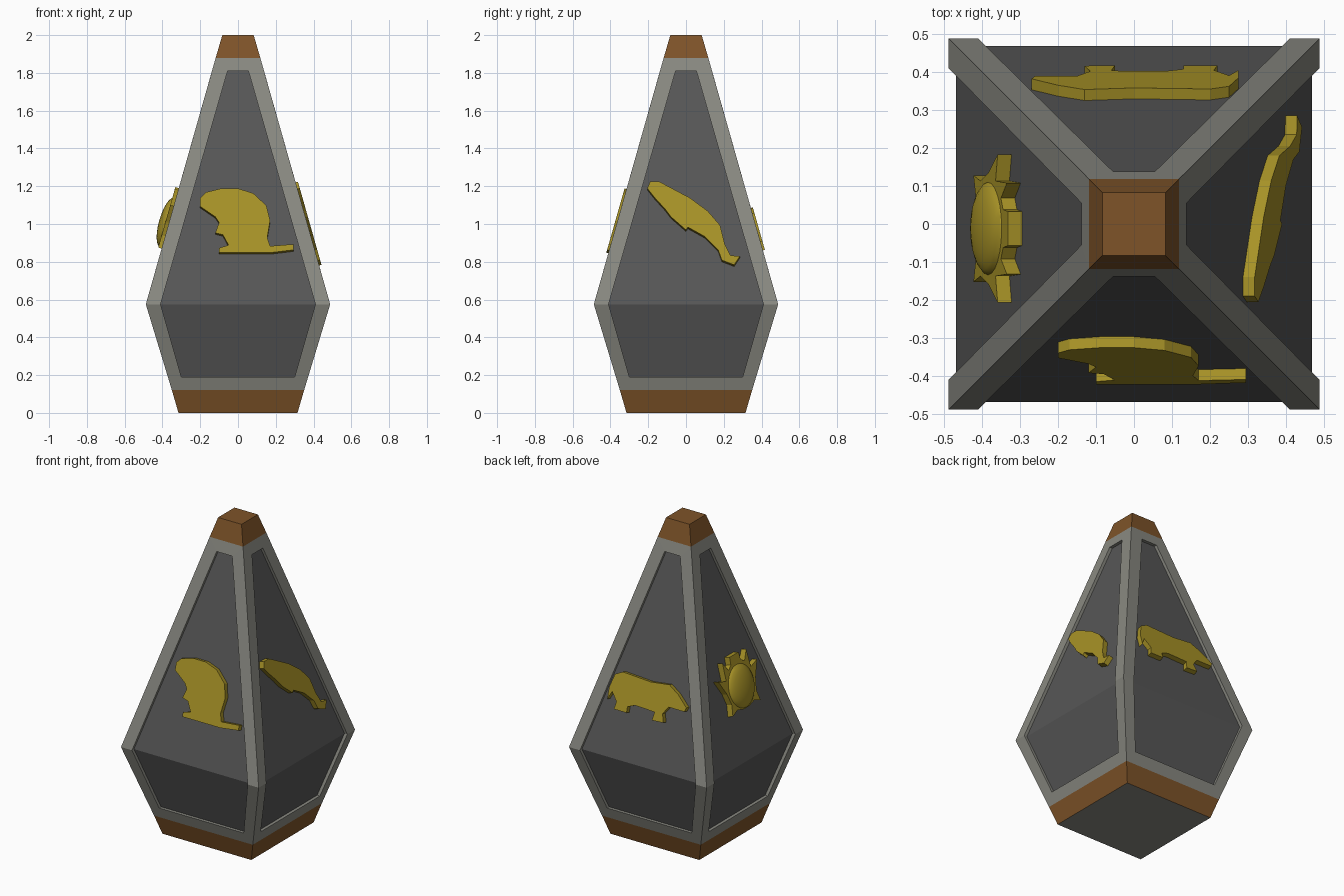
import bpy, bmesh, math
from mathutils import Matrix, Vector

if "Cube" in bpy.data.objects:
    bpy.data.objects.remove(bpy.data.objects["Cube"])


def material(name, rgb):
    m = bpy.data.materials.new(name)
    m.use_nodes = True
    m.diffuse_color = (*rgb, 1)
    m.node_tree.nodes["Principled BSDF"].inputs["Base Color"].default_value = (*rgb, 1)
    return m


FRAME = material("frame grey", (0.25, 0.25, 0.22))
PANEL = material("panel dark grey", (0.095, 0.095, 0.095))
WOOD = material("brown", (0.21, 0.088, 0.022))
GOLD = material("gold", (0.39, 0.29, 0.02))

WIDE, WAIST, RECESS = 0.488, 0.575, 0.02
SLOPE = 0.2835                      # inward lean of the upper faces
NORMAL = Vector((0, -1, SLOPE)).normalized()


def finish(name, bm, *mats):
    bmesh.ops.recalc_face_normals(bm, faces=bm.faces)
    mesh = bpy.data.meshes.new(name)
    bm.to_mesh(mesh)
    bm.free()
    for m in mats:
        mesh.materials.append(m)
    ob = bpy.data.objects.new(name, mesh)
    bpy.context.collection.objects.link(ob)
    return ob


def side_turn(side):
    return Matrix.Rotation(side * math.pi / 2, 4, 'Z')


def on_panel(u, z):
    return Vector((u, -(WIDE - RECESS - (z - WAIST) * SLOPE), z))


# Frame border with recessed panels, repeated on four sides
def build_body():
    bm = bmesh.new()
    # height and half width of the outer edge and of the panel opening
    outer = [(0.12, 0.35), (WAIST, WIDE), (1.88, 0.118)]
    inner = [(0.19, 0.30, 0.371), (WAIST, 0.41, WIDE), (1.81, 0.055, 0.138)]
    for side in range(4):
        turn = side_turn(side)

        def loop(points):
            right = [Vector((w, -d, z)) for z, w, d in points]
            left = [Vector((-p.x, p.y, p.z)) for p in reversed(right)]
            return [bm.verts.new(turn @ p) for p in right + left]

        rim = loop([(z, w, w) for z, w in outer])
        lip = loop(inner)
        bed = loop([(z, w, d - RECESS) for z, w, d in inner])
        for i in range(6):
            j = (i + 1) % 6
            bm.faces.new((rim[i], rim[j], lip[j], lip[i]))
            bm.faces.new((lip[i], lip[j], bed[j], bed[i]))
        for quad in ((0, 1, 4, 5), (1, 2, 3, 4)):
            bm.faces.new([bed[i] for i in quad]).material_index = 1
    bmesh.ops.remove_doubles(bm, verts=bm.verts, dist=0.0005)
    finish("frame_and_panels", bm, FRAME, PANEL)


# Square tapered block
def block(name, z0, half0, z1, half1):
    bm = bmesh.new()
    place = Matrix.Translation((0, 0, (z0 + z1) / 2)) @ Matrix.Rotation(math.pi / 4, 4, 'Z')
    r = math.sqrt(2)
    bmesh.ops.create_cone(bm, cap_ends=True, segments=4, radius1=half0 * r,
                          radius2=half1 * r, depth=z1 - z0, matrix=place)
    bm.normal_update()
    for f in bm.faces:
        f.material_index = 1 if f.normal.z < -0.9 else 0
    finish(name, bm, WOOD, FRAME)


# Animal silhouette raised from a panel
def relief(name, side, outline, thickness):
    bm = bmesh.new()
    turn = side_turn(side)
    face = bm.faces.new([bm.verts.new(turn @ (on_panel(u, z) - NORMAL * 0.003))
                         for u, z in outline])
    top = bmesh.ops.extrude_face_region(bm, geom=[face], use_keep_orig=True)["geom"]
    bmesh.ops.translate(bm, vec=turn.to_3x3() @ NORMAL * (thickness + 0.003),
                        verts=[g for g in top if isinstance(g, bmesh.types.BMVert)])
    return finish(name, bm, GOLD)


build_body()
block("base_cap", 0, 0.315, 0.12, 0.35)
block("top_cap", 1.88, 0.118, 2, 0.083)

relief("beaver", 0, [
    (-.2, 1.13), (-.17, 1.16), (-.09, 1.18), (0, 1.18), (.08, 1.155), (.15, 1.09),
    (.17, 1.01), (.155, .92), (.17, .875), (.295, .885), (.295, .855), (.17, .84),
    (-.1, .84), (-.1, .865), (-.05, .88), (-.08, .935), (-.12, .945), (-.1, 1),
    (-.12, 1.03), (-.2, 1.085)], 0.03)

relief("seal", 1, [
    (-.205, 1.18), (-.19, 1.215), (-.14, 1.215), (.02, 1.13), (.115, 1.06),
    (.18, .985), (.205, .885), (.235, .825), (.285, .82), (.255, .775), (.19, .8),
    (.17, .855), (.1, .925), (.01, .975), (0, .96), (-.08, 1.03), (-.11, 1.07),
    (-.165, 1.13)], 0.032)

relief("badger", 2, [
    (-.275, .9), (-.275, .97), (-.25, 1.05), (-.2, 1.075), (0, 1.065), (.13, 1.08),
    (.2, 1.04), (.27, .98), (.26, .955), (.15, .955), (.115, .91), (.13, .86),
    (.05, .855), (.06, .905), (-.08, .91), (-.13, .89), (-.13, .855), (-.22, .855),
    (-.21, .9), (-.25, .95)], 0.03)

# Turtle: mirrored head, flippers and body rim, with a domed shell
half = [(.045, 1.185), (.05, 1.14), (.08, 1.12), (.12, 1.175), (.125, 1.07),
        (.195, 1.09), (.145, 1), (.125, .93), (.14, .865), (.085, .885), (.03, .87)]
SHIFT = 0.012
relief("turtle_body", 3, [(SHIFT + u, z) for u, z in half]
       + [(SHIFT - u, z) for u, z in reversed(half)], 0.038)

bm = bmesh.new()
bmesh.ops.create_uvsphere(bm, u_segments=24, v_segments=12, radius=1)
lean = Matrix.Rotation(math.pi / 2 - math.atan(SLOPE), 4, 'X')
centre = on_panel(SHIFT, 1) + NORMAL * 0.03
bm.transform(side_turn(3) @ Matrix.Translation(centre) @ lean
             @ Matrix.Diagonal((0.125, 0.135, 0.042, 1)))
shell = finish("turtle_shell", bm, GOLD)
bpy.ops.object.select_all(action='DESELECT')
shell.select_set(True)
bpy.context.view_layer.objects.active = shell
bpy.ops.object.shade_smooth_by_angle()
